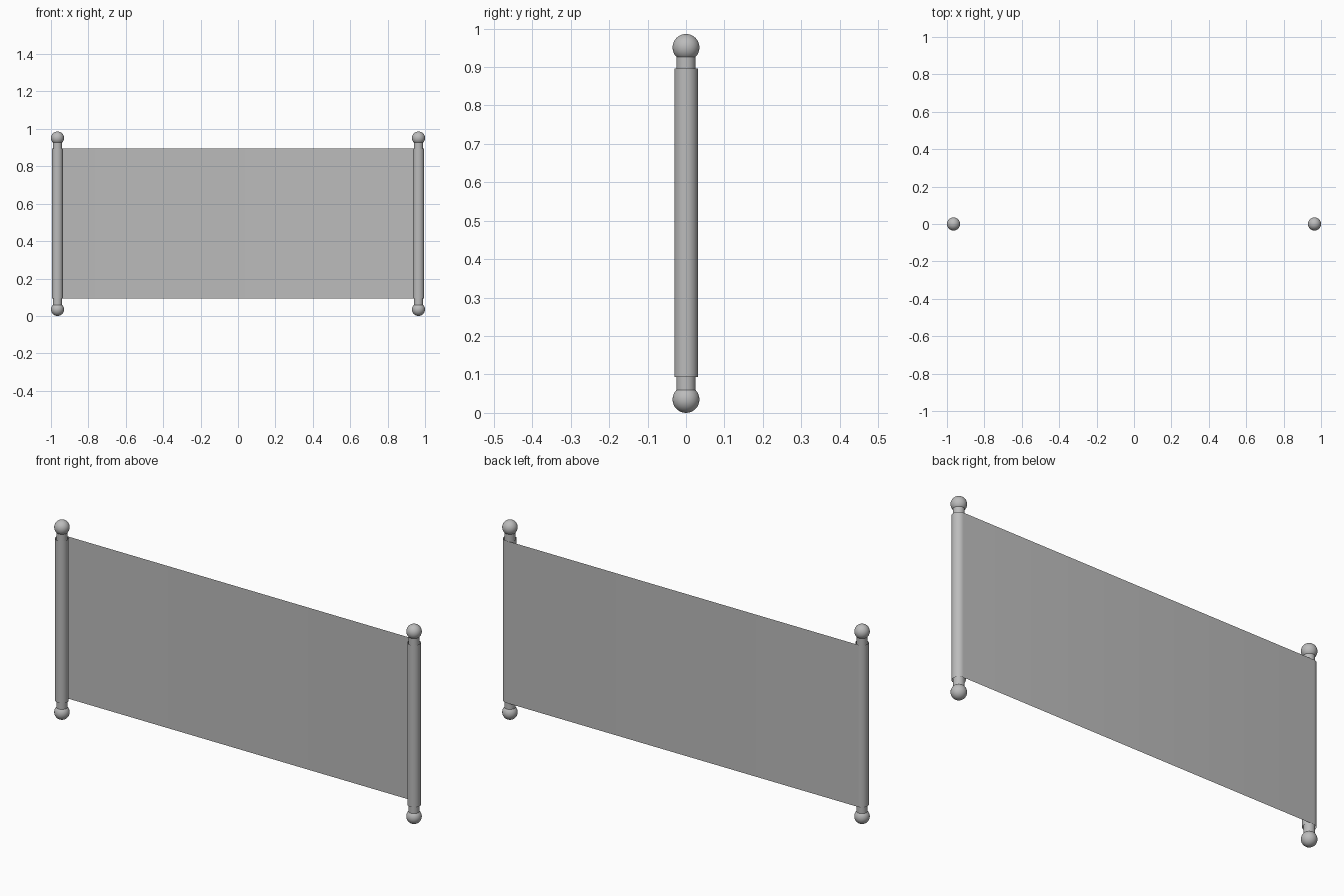
import bpy, bmesh, math

if "Cube" in bpy.data.objects:
    bpy.data.objects.remove(bpy.data.objects["Cube"])

ROD_X, BALL_R, ROD_R, ROLL_R = 0.965, 0.035, 0.025, 0.031
BALL_LOW, BALL_HIGH = 0.035, 0.951
SHEET_LOW, SHEET_HIGH = 0.093, 0.896

grey = bpy.data.materials.new("plain grey")
grey.diffuse_color = (0.5, 0.5, 0.5, 1)
grey.use_nodes = True
grey.node_tree.nodes["Principled BSDF"].inputs["Base Color"].default_value = grey.diffuse_color


def finish(obj, name):
    obj.name = name
    obj.data.materials.append(grey)
    bpy.context.view_layer.objects.active = obj
    obj.select_set(True)
    bpy.ops.object.shade_smooth_by_angle(angle=math.radians(40))
    obj.select_set(False)


# Rods with a ball knob at each end
for side, label in ((-1, "left"), (1, "right")):
    x = side * ROD_X
    bpy.ops.mesh.primitive_cylinder_add(
        vertices=32, radius=ROD_R, depth=BALL_HIGH - BALL_LOW,
        location=(x, 0, (BALL_LOW + BALL_HIGH) / 2))
    finish(bpy.context.object, label + "_rod")
    for z, end in ((BALL_LOW, "bottom"), (BALL_HIGH, "top")):
        bpy.ops.mesh.primitive_uv_sphere_add(
            segments=32, ring_count=16, radius=BALL_R, location=(x, 0, z))
        finish(bpy.context.object, f"{label}_{end}_knob")

# Sheet stretched behind the rods, its ends curling once around each rod
STEPS = 32
curl = []
for i in range(STEPS + 1):
    t = i / STEPS
    a = math.pi / 2 - 2 * math.pi * t
    r = ROLL_R - 0.001 * t
    curl.append((ROD_X + r * math.cos(a), r * math.sin(a)))
profile = [(-x, y) for x, y in reversed(curl)] + curl

bm = bmesh.new()
low = [bm.verts.new((x, y, SHEET_LOW)) for x, y in profile]
high = [bm.verts.new((x, y, SHEET_HIGH)) for x, y in profile]
for i in range(len(profile) - 1):
    bm.faces.new((low[i + 1], low[i], high[i], high[i + 1]))
mesh = bpy.data.meshes.new("scroll_sheet")
bm.to_mesh(mesh)
bm.free()
sheet = bpy.data.objects.new("scroll_sheet", mesh)
bpy.context.collection.objects.link(sheet)
finish(sheet, "scroll_sheet")
